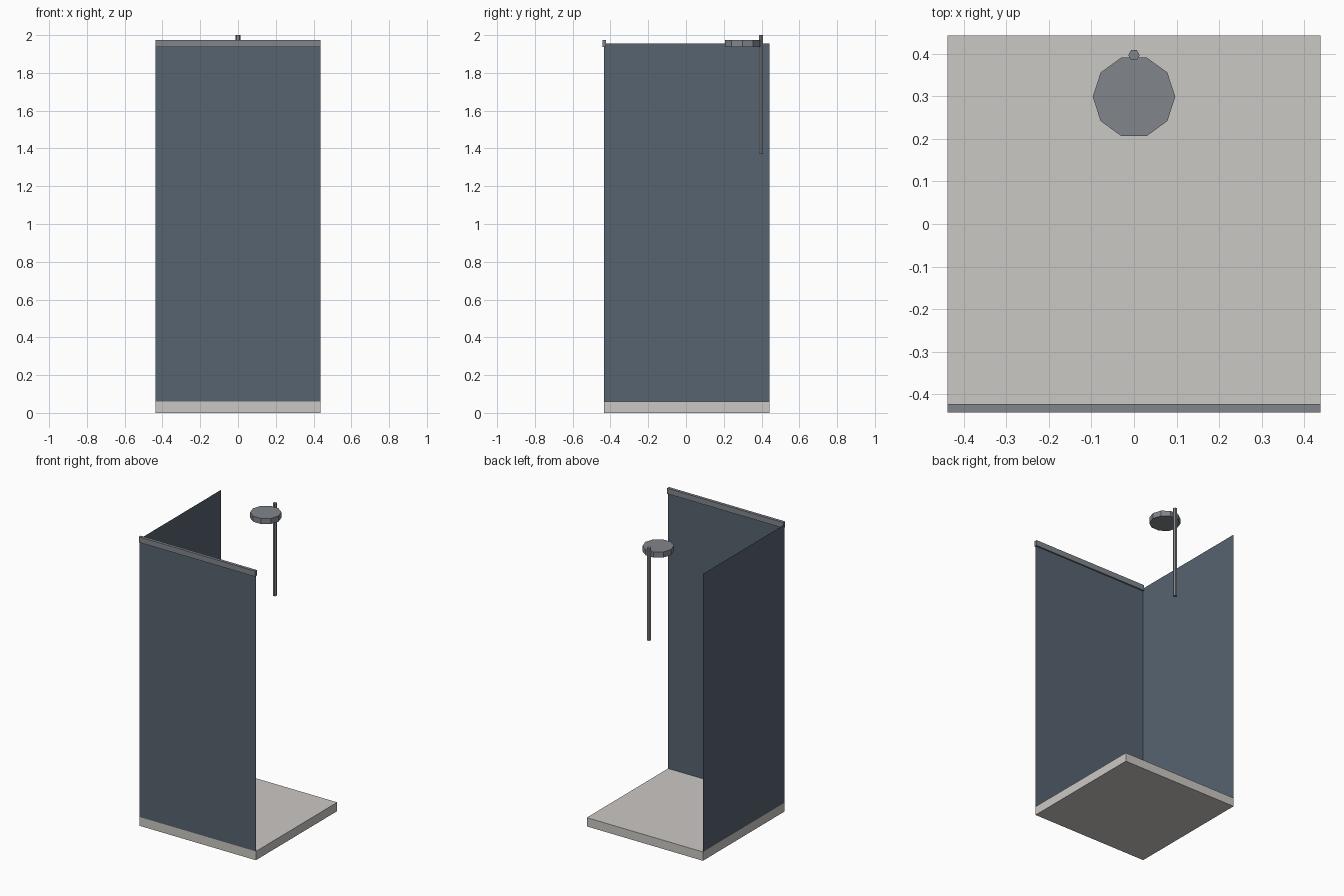
import bpy
import math

cube = bpy.data.objects.get("Cube")
if cube:
    bpy.data.objects.remove(cube, do_unlink=True)


def material(name, rgb):
    m = bpy.data.materials.new(name)
    m.use_nodes = True
    m.diffuse_color = (*rgb, 1)
    m.node_tree.nodes["Principled BSDF"].inputs["Base Color"].default_value = (*rgb, 1)
    return m


tray_white = material("warm white", (0.60, 0.58, 0.55))
glass_blue = material("blue grey glass", (0.095, 0.125, 0.16))
metal_grey = material("metal grey", (0.22, 0.235, 0.26))


def finish(name, mat):
    obj = bpy.context.object
    obj.name = name
    obj.data.materials.append(mat)
    bpy.ops.object.transform_apply(location=False, rotation=True, scale=True)
    return obj


def box(name, centre, size, mat):
    bpy.ops.mesh.primitive_cube_add(size=1, location=centre)
    bpy.context.object.scale = size
    return finish(name, mat)


def panel(name, centre, size, rotation, mat):
    bpy.ops.mesh.primitive_plane_add(size=1, location=centre, rotation=rotation)
    bpy.context.object.scale = (*size, 1)
    return finish(name, mat)


def prism(name, sides, radius, y, bottom, top, mat):
    # a corner of the polygon points along x
    bpy.ops.mesh.primitive_cylinder_add(
        vertices=sides, radius=radius, depth=top - bottom,
        location=(0, y, (bottom + top) / 2), rotation=(0, 0, math.pi / 2))
    return finish(name, mat)


WIDTH = 0.876
HALF = WIDTH / 2
SHIFT = 0.005           # the rail overhangs the front edge of the tray
FRONT = SHIFT - HALF
TRAY, TOP = 0.06, 1.955
MID = (TRAY + TOP) / 2

# shower tray
box("shower_tray", (0, SHIFT, TRAY / 2), (WIDTH, WIDTH, TRAY), tray_white)

# thin glass walls on the front and the right side
quarter = math.pi / 2
panel("front_glass", (0, FRONT, MID), (WIDTH, TOP - TRAY), (quarter, 0, 0), glass_blue)
panel("side_glass", (-HALF, SHIFT, MID), (WIDTH, TOP - TRAY), (quarter, 0, -quarter), glass_blue)

# rail along the top of the front glass
box("top_rail", (0, FRONT, TOP), (WIDTH, 0.02, 0.038), metal_grey)

# riser pipe and shower head
prism("riser_pipe", 6, 0.0135, 0.397, 1.37, 2.0, metal_grey)
prism("shower_head", 10, 0.097, 0.299, 1.937, 1.975, metal_grey)
